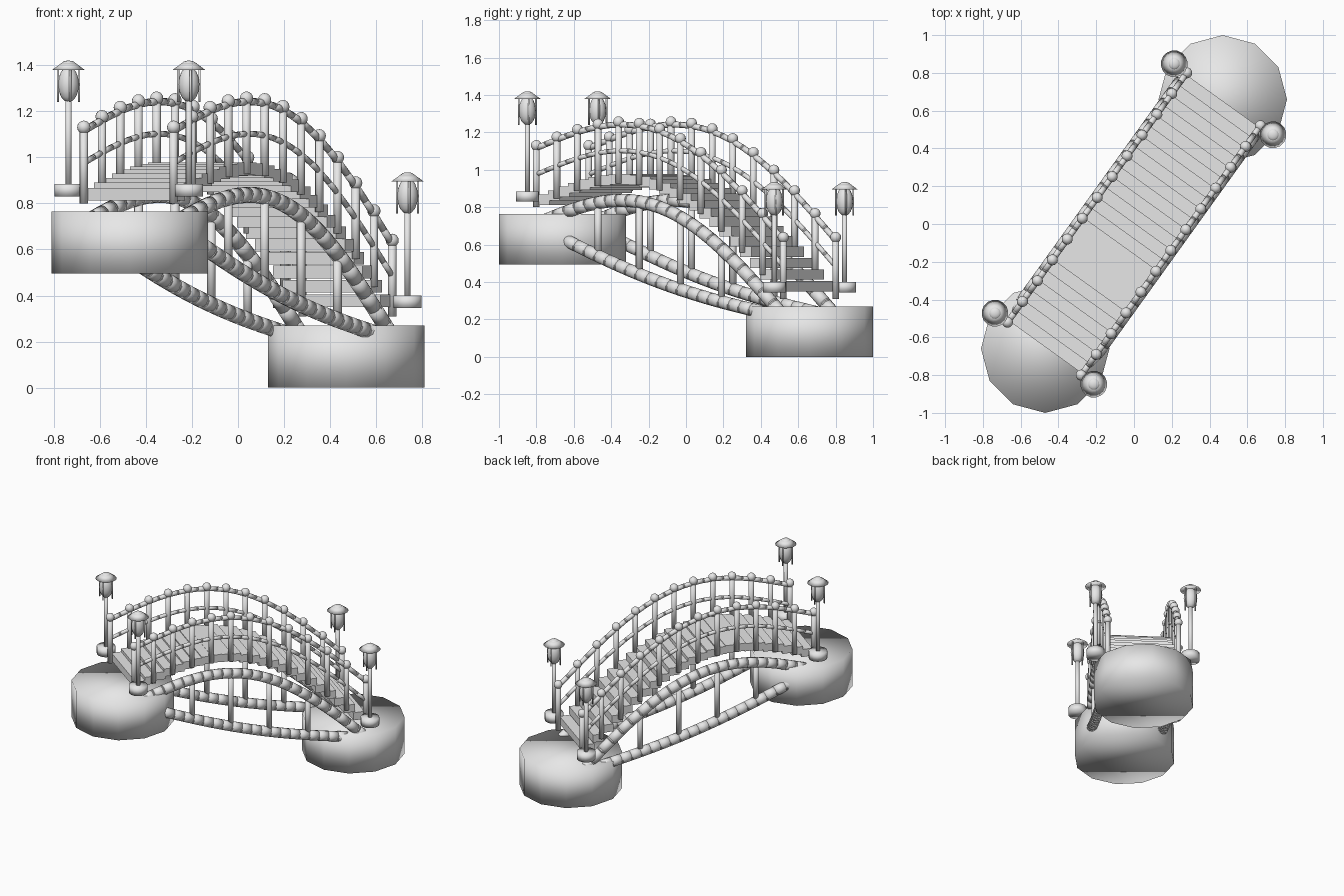
import bpy, bmesh, math
from mathutils import Matrix, Vector

cube = bpy.data.objects.get("Cube")
if cube:
    bpy.data.objects.remove(cube, do_unlink=True)

stone = bpy.data.materials.new("pale grey")
stone.use_nodes = True
GREY = (0.8, 0.8, 0.8, 1)
stone.diffuse_color = GREY
stone.node_tree.nodes["Principled BSDF"].inputs["Base Color"].default_value = GREY

# Parts are laid out along local x, then turned to the diagonal
TURN = Matrix.Rotation(math.radians(54.3), 4, 'Z')
HALF = 0.813      # half length of the span
SIDE = 0.24       # rail offset from the centre line
SLOPE = -0.302


def arc(u, base, rise):
    """Sloping line plus a sine arch."""
    return base + SLOPE * u + rise * math.cos(math.pi * u / (2 * HALF))


def crown(u):
    return arc(u, 0.885, 0.335)


def steps(lo, hi, n):
    return [lo + (hi - lo) * i / (n - 1) for i in range(n)]


def rod(bm, a, b, r1, r2=None, sides=12):
    a, b = Vector(a), Vector(b)
    d = b - a
    m = Matrix.Translation((a + b) / 2) @ d.to_track_quat('Z', 'Y').to_matrix().to_4x4()
    bmesh.ops.create_cone(bm, cap_ends=True, segments=sides, radius1=r1,
                          radius2=r1 if r2 is None else r2, depth=d.length, matrix=m)


def ball(bm, c, r, stretch=1.0):
    bmesh.ops.create_uvsphere(bm, u_segments=14, v_segments=8, radius=r,
                              matrix=Matrix.Translation(c) @ Matrix.Diagonal((1, 1, stretch, 1)))


def finish(bm, name, smooth=True, turn=True):
    if turn:
        bm.transform(TURN)
    for f in bm.faces:
        f.smooth = smooth
    me = bpy.data.meshes.new(name)
    bm.to_mesh(me)
    bm.free()
    me.materials.append(stone)
    ob = bpy.data.objects.new(name, me)
    bpy.context.collection.objects.link(ob)
    return ob


def jointed_tube(name, v, height, r, n=24):
    """Tube made of short overlapping cylinders following a curve."""
    bm = bmesh.new()
    us = steps(-HALF, HALF, n + 1)
    for a, b in zip(us, us[1:]):
        p, q = Vector((a, v, height(a))), Vector((b, v, height(b)))
        over = (q - p) * 0.08
        rod(bm, p - over, q + over, r)
    finish(bm, name)


# Round end piers
for name, s, z in (("upper_pier", -1, 0.495), ("lower_pier", 1, 0)):
    bm = bmesh.new()
    x, y = 0.47 * s, 0.66 * s
    rod(bm, (x, y, z), (x, y, z + 0.27), 0.34)
    finish(bm, name, turn=False)

# Stepped deck planks
bm = bmesh.new()
for u in steps(-0.765, 0.765, 24):
    size = Matrix.Diagonal((0.076, 2 * SIDE, 0.055, 1))
    bmesh.ops.create_cube(bm, size=1, matrix=Matrix.Translation((u, 0, crown(u) - 0.307)) @ size)
finish(bm, "deck_planks", smooth=False)

# Railings and supporting trusses on both sides
for label, s in (("left", 1), ("right", -1)):
    v = SIDE * s
    jointed_tube(label + "_top_rail", v, lambda u: crown(u) - 0.015, 0.016)
    jointed_tube(label + "_middle_rail", v, lambda u: crown(u) - 0.155, 0.013)
    jointed_tube(label + "_arch_beam", v, lambda u: crown(u) - 0.42, 0.035)
    jointed_tube(label + "_lower_beam", v, lambda u: arc(u, 0.459, -0.06), 0.035)

    posts, knobs, struts = bmesh.new(), bmesh.new(), bmesh.new()
    for u in steps(-HALF, HALF, 13):
        rod(posts, (u, v, crown(u) - 0.33), (u, v, crown(u)), 0.018)
        ball(knobs, (u, v, crown(u)), 0.029)
    for u in steps(-0.406, 0.406, 4):
        rod(struts, (u, v, arc(u, 0.459, -0.06)), (u, v, crown(u) - 0.42), 0.019)
    finish(posts, label + "_rail_posts")
    finish(knobs, label + "_post_knobs")
    finish(struts, label + "_truss_struts")

# Four lamp posts beside the bridge ends
for end, e, z in (("upper", -1, 0.83), ("lower", 1, 0.345)):
    for label, s in (("left", 1), ("right", -1)):
        x, y = HALF * e, 0.322 * s
        name = f"{end}_{label}_lamp"

        bm = bmesh.new()
        rod(bm, (x, y, z), (x, y, z + 0.055), 0.062, sides=16)
        finish(bm, name + "_base")

        bm = bmesh.new()
        rod(bm, (x, y, z + 0.05), (x, y, z + 0.45), 0.014)
        finish(bm, name + "_pole")

        bm = bmesh.new()
        ball(bm, (x, y, z + 0.487), 0.046, 1.7)
        finish(bm, name + "_lantern")

        bm = bmesh.new()
        for k in range(4):
            a = math.pi / 4 + k * math.pi / 2
            px, py = x + 0.047 * math.cos(a), y + 0.047 * math.sin(a)
            rod(bm, (px, py, z + 0.41), (px, py, z + 0.555), 0.005, sides=6)
        finish(bm, name + "_cage_bars")

        bm = bmesh.new()
        rod(bm, (x, y, z + 0.55), (x, y, z + 0.58), 0.071, 0.03, sides=16)
        ball(bm, (x, y, z + 0.574), 0.032, 0.5)
        finish(bm, name + "_cap")
